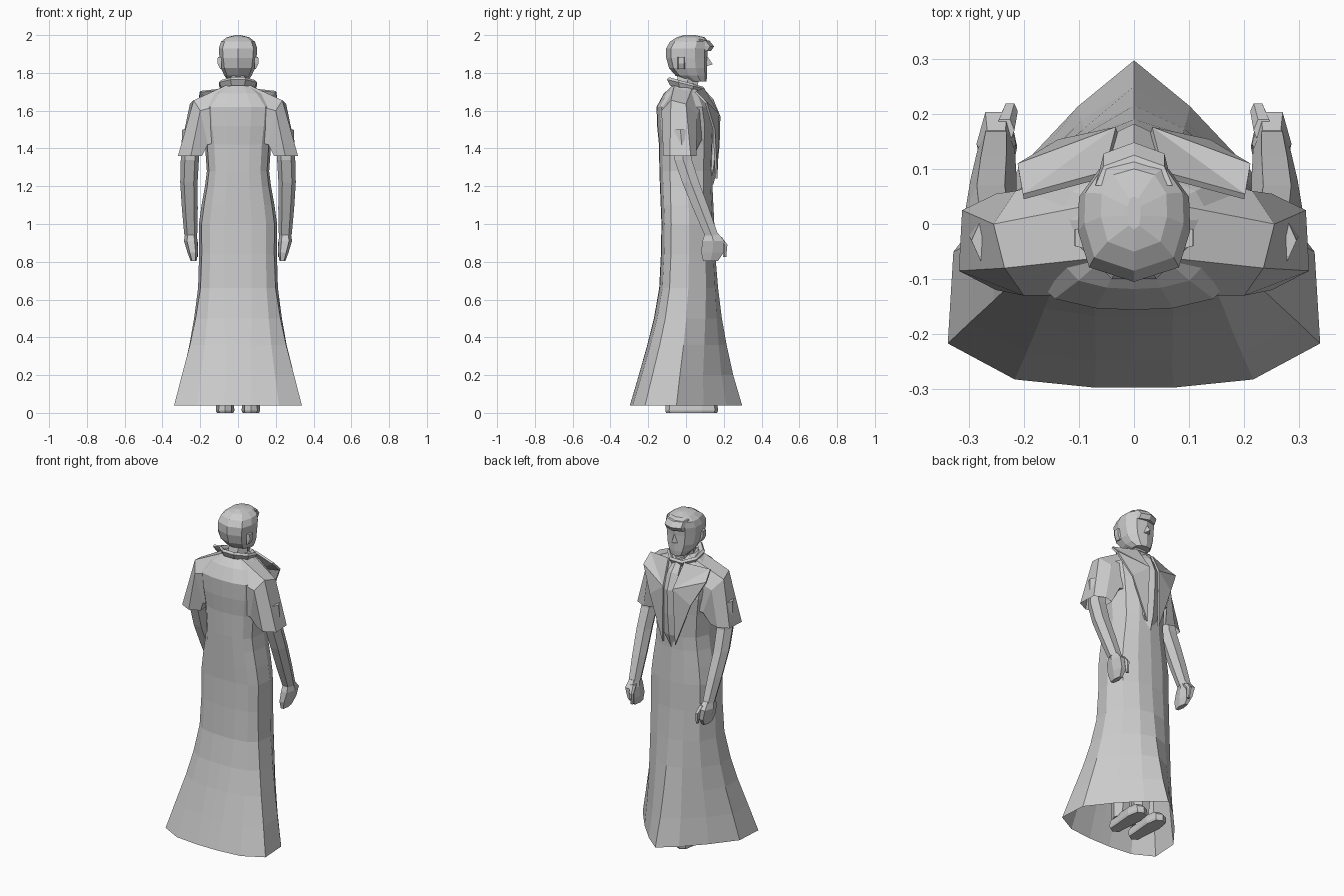
import bpy
from mathutils import Vector

grey = bpy.data.materials.new("plain_grey")
grey.diffuse_color = (0.6, 0.6, 0.6, 1)


def make(name, verts, faces, mirror=False):
    me = bpy.data.meshes.new(name)
    me.from_pydata([Vector(v) for v in verts], [], faces)
    me.materials.append(grey)
    me.validate()
    ob = bpy.data.objects.new(name, me)
    bpy.context.collection.objects.link(ob)
    if mirror:
        ob.modifiers.new("mirror", 'MIRROR')
    return ob


def loft(name, rings, start=True, end=True, mirror=False):
    """Skin closed rings of equal size, with optional end caps."""
    n = len(rings[0])
    faces = []
    for k in range(len(rings) - 1):
        for i in range(n):
            j = (i + 1) % n
            faces.append((k * n + i, k * n + j, (k + 1) * n + j, (k + 1) * n + i))
    if start:
        faces.append(tuple(reversed(range(n))))
    if end:
        faces.append(tuple(range((len(rings) - 1) * n, len(rings) * n)))
    return make(name, [p for r in rings for p in r], faces, mirror)


def both(half):
    """Half outline from back to front on +x, closed on -x."""
    return half + [(-x, y, z) for x, y, z in reversed(half[1:-1])]


def hexring(cx, cy, z, w, d, slope=0.0):
    shape = [(-.55, -1), (.55, -1), (1, 0), (.55, 1), (-.55, 1), (-1, 0)]
    return [(cx + a * w, cy + b * d, z + b * slope) for a, b in shape]


# Robe: flared wedge-shaped hem blending into an oval body
HEM = [(0, -1), (.21, -1), (.64, -.95), (1, -.73), (.97, -.17), (.64, .31), (.3, .72), (0, 1)]
BODY = [(0, -1), (.35, -.98), (.72, -.87), (.93, -.6), (1, .1), (.8, .66), (.42, .93), (0, 1)]
robe = []
for z, w, back, front, t in [
        (.04, .338, .297, .297, 0), (.2, .3, .25, .25, .15), (.36, .262, .205, .215, .4),
        (.5, .235, .17, .19, .65), (.66, .212, .142, .17, .9), (.84, .206, .133, .155, 1),
        (1.0, .207, .13, .15, 1), (1.1, .193, .134, .145, 1), (1.2, .175, .138, .14, 1),
        (1.28, .165, .141, .14, 1), (1.42, .175, .143, .145, 1), (1.52, .19, .153, .15, 1),
        (1.62, .2, .156, .13, 1), (1.69, .14, .118, .09, 1), (1.745, .06, .06, .05, 1)]:
    half = []
    for (hx, hy), (bx, by) in zip(HEM, BODY):
        x, y = hx + (bx - hx) * t, hy + (by - hy) * t
        half.append((x * w, y * (back if y < 0 else front), z))
    robe.append(both(half))
loft("robe", robe, start=False)

# Shoulders and short open sleeves
loft("sleeve", [
    [(.05, -.06, 1.74), (.05, .04, 1.74), (.05, .1, 1.66), (.05, .1, 1.45), (.05, -.12, 1.45), (.05, -.13, 1.64)],
    [(.235, -.08, 1.655), (.255, 0, 1.635), (.215, .06, 1.58), (.17, .08, 1.44), (.16, -.11, 1.42), (.2, -.13, 1.6)],
    [(.318, -.085, 1.36), (.312, .025, 1.36), (.25, .055, 1.36), (.195, .04, 1.36), (.19, -.09, 1.36), (.25, -.12, 1.36)],
], end=False, mirror=True)

# Arms and hands
loft("arm", [hexring(.25, -.03, 1.5, .045, .045), hexring(.255, -.015, 1.34, .048, .046),
             hexring(.26, .025, 1.22, .046, .045), hexring(.255, .08, 1.08, .042, .042),
             hexring(.25, .135, .94, .034, .036)], mirror=True)
loft("hand", [hexring(.25, .135, .95, .03, .035), hexring(.25, .145, .91, .036, .058),
              hexring(.24, .14, .85, .028, .06), hexring(.235, .13, .805, .016, .04)], mirror=True)
loft("thumb", [hexring(.235, .17, .93, .018, .02), hexring(.225, .205, .89, .014, .014),
               hexring(.22, .205, .825, .008, .008)], mirror=True)

# Pointed lapels standing off the chest
lapel = make("lapel", [(.03, .165, 1.58), (.05, .085, 1.715), (.2, .045, 1.697), (.21, .1, 1.64),
                       (.135, .142, 1.5), (.04, .155, 1.24)],
             [(0, 2, 1), (0, 3, 2), (0, 4, 3), (0, 5, 4)], mirror=True)
solid = lapel.modifiers.new("thickness", 'SOLIDIFY')
solid.thickness = .012

# Stole hanging down the front with a raised centre ridge
stole = []
for z, y, w in [(1.72, .09, .022), (1.66, .145, .036), (1.57, .182, .042), (1.42, .178, .046),
                (1.29, .165, .05), (1.21, .145, .012)]:
    stole.append([(0, y, z), (-w, y - .02, z), (-w, y - .05, z), (w, y - .05, z), (w, y - .02, z)])
loft("stole", stole)

# Neck and tilted collar
loft("neck", [hexring(0, 0, 1.7, .06, .06), hexring(0, .015, 1.8, .055, .055)])
OCT = [(.4, -1), (1, -.4), (1, .4), (.4, 1), (-.4, 1), (-1, .4), (-1, -.4), (-.4, -1)]
loft("collar", [[(a * r, b * r, z - b * .025) for a, b in OCT]
                for r, z in [(.066, 1.71), (.085, 1.708), (.1, 1.74), (.09, 1.752), (.07, 1.735)]],
     start=False, end=False)

# Head
HEAD = [(0, 0), (.8, .12), (1, .42), (.98, .7), (.62, .93), (0, 1)]
head = []
for z, w, y0, y1 in [(1.755, .05, .01, .108), (1.785, .072, -.055, .112), (1.825, .09, -.09, .112),
                     (1.88, .098, -.105, .112), (1.93, .102, -.105, .115), (1.965, .09, -.085, .118),
                     (1.988, .06, -.05, .1), (2.0, .012, -.01, .05)]:
    head.append(both([(x * w, y0 + t * (y1 - y0), z) for x, t in HEAD]))
loft("head", head)

# Hair front, nose and ears
loft("forelock", [[(-.07, .07, z0), (.07, .07, z0), (.055, y - .02, z1), (0, y, z1), (-.055, y - .02, z1)]
                  for z0, z1, y in [(1.92, 1.915, .132), (1.945, 1.94, .148), (1.98, 1.97, .125)]])
make("nose", [(0, .108, 1.895), (-.02, .105, 1.835), (.02, .105, 1.835), (0, .142, 1.845)],
     [(0, 1, 3), (0, 3, 2), (1, 2, 3)])
loft("ear", [[(.088, -.045, z), (.088, -.005, z), (x, -.01, z), (x, -.04, z)]
             for z, x in [(1.82, .094), (1.85, .108), (1.885, .107)]], mirror=True)

# Shoes and lower legs
SOLE = [(0, -1), (.7, -.85), (.8, -.3), (1, .4), (.75, .88), (0, 1),
        (-.75, .88), (-1, .4), (-.8, -.3), (-.7, -.85)]
loft("shoe", [[(.068 + a * w, .03 + b * d, z) for a, b in SOLE]
              for z, w, d in [(0, .044, .135), (.012, .049, .14), (.04, .047, .137), (.065, .035, .11)]],
     mirror=True)
loft("lower_leg", [hexring(.068, -.04, .05, .042, .05), hexring(.075, -.02, .35, .05, .055)], mirror=True)
